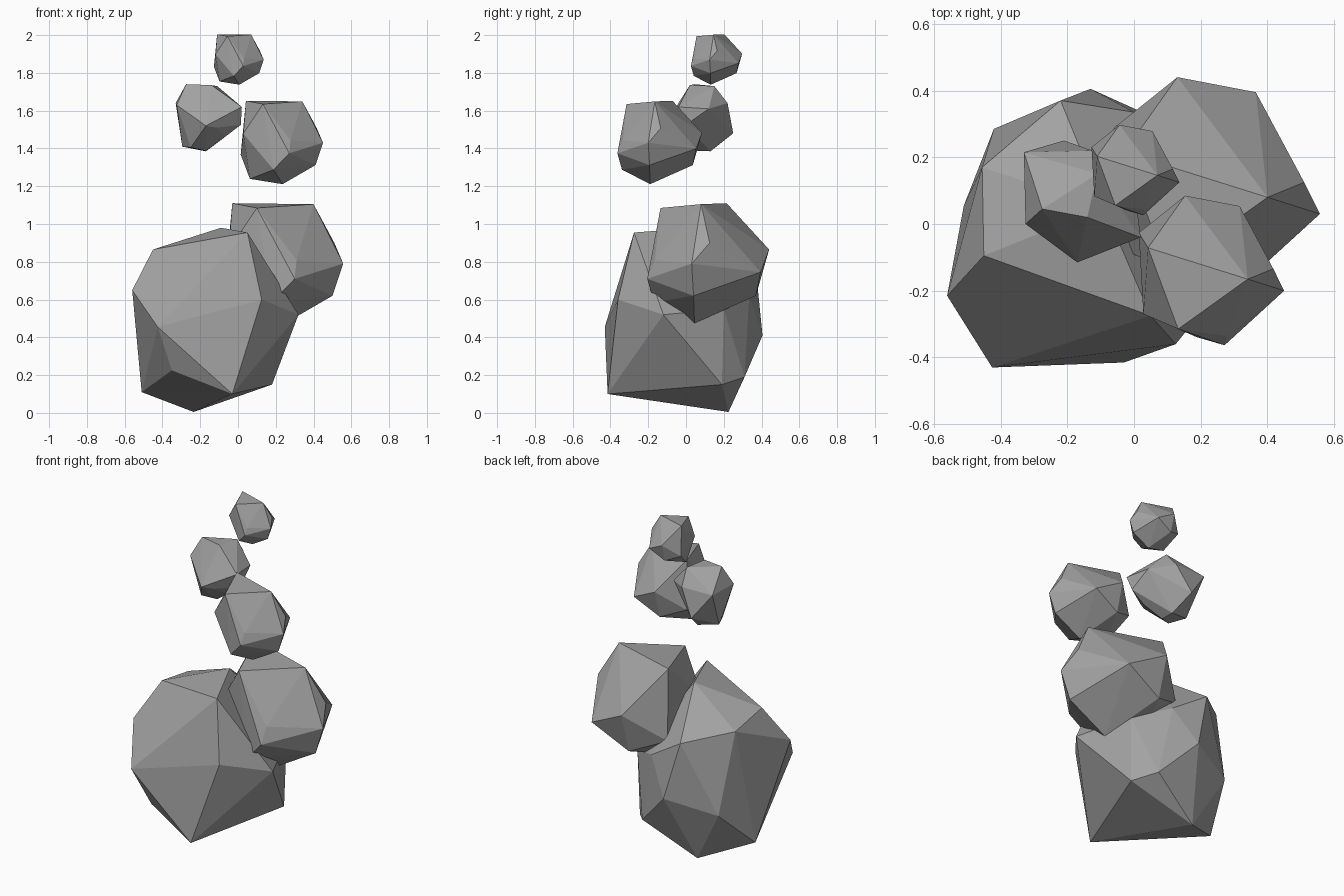
import bpy, bmesh
from mathutils import Vector

# dark grey stone
grey = bpy.data.materials.new("dark_stone")
grey.diffuse_color = (.36, .36, .36, 1)


def rock(name, corners, scale=1.0, pivot=(0, 0, 0), target=(0, 0, 0)):
    """Faceted boulder: convex hull of its corners, scaled about pivot and moved to target."""
    bm = bmesh.new()
    for c in corners:
        bm.verts.new(Vector(target) + (Vector(c) - Vector(pivot)) * scale)
    hull = bmesh.ops.convex_hull(bm, input=bm.verts[:])
    loose = {v for v in hull["geom_interior"] + hull["geom_unused"]
             if isinstance(v, bmesh.types.BMVert)}
    bmesh.ops.delete(bm, geom=list(loose), context='VERTS')
    # merge almost flat neighbours into larger facets
    bmesh.ops.dissolve_limit(bm, angle_limit=0.07, verts=bm.verts[:], edges=bm.edges[:])
    bmesh.ops.recalc_face_normals(bm, faces=bm.faces[:])
    me = bpy.data.meshes.new(name)
    bm.to_mesh(me)
    bm.free()
    me.materials.append(grey)
    ob = bpy.data.objects.new(name, me)
    bpy.context.collection.objects.link(ob)
    return ob


# large base boulder
rock("base_boulder", [
    (-.45, -.095, .865), (-.09, .05, .98), (.05, -.275, .955), (.125, -.36, .60),
    (.32, -.12, .52), (.18, .19, .15), (-.03, -.415, .10), (-.235, .225, .005),
    (-.51, .055, .11), (-.56, -.215, .65), (-.425, -.43, .455), (-.35, -.34, .225),
    (-.455, .17, .82), (-.22, .37, .76), (-.42, .285, .335), (-.13, .405, .41),
    (.08, .31, .19), (.19, .20, .55), (0, .335, .62)])

# one stone shape used three times at different sizes
tip = (.557, .03, .79)
stone = [
    (-.03, .215, 1.11), (.10, -.135, 1.085), (.40, .08, 1.105), tip,
    (.13, .44, .865), (.365, .395, .745), (.51, .125, .90), (.50, .04, .62),
    (.31, -.165, .81), (.30, -.205, .71), (.25, .045, .475), (.13, .37, .62),
    (-.07, .28, .70), (-.05, -.07, .86), (.18, -.17, .585), (0, .06, .515)]
for name, scale, target in [
        ("shoulder_stone", 1.0, tip),
        ("middle_stone", .695, (.45, -.2, 1.43)),
        ("top_stone", .42, (.136, .125, 1.87))]:
    rock(name, stone, scale, tip, target)

# small stone on the left
rock("left_stone", [
    (-.275, .045, 1.74), (-.14, .02, 1.735), (-.11, .15, 1.73), (-.33, .215, 1.64),
    (-.325, 0, 1.63), (-.295, .10, 1.41), (-.17, .13, 1.385), (-.21, .25, 1.48),
    (-.125, .22, 1.64), (-.17, -.115, 1.52), (-.11, -.075, 1.51), (.02, -.04, 1.62),
    (.015, 0, 1.525), (0, .12, 1.61), (-.25, 0, 1.405), (-.17, .04, 1.387),
    (-.07, 0, 1.46)])
